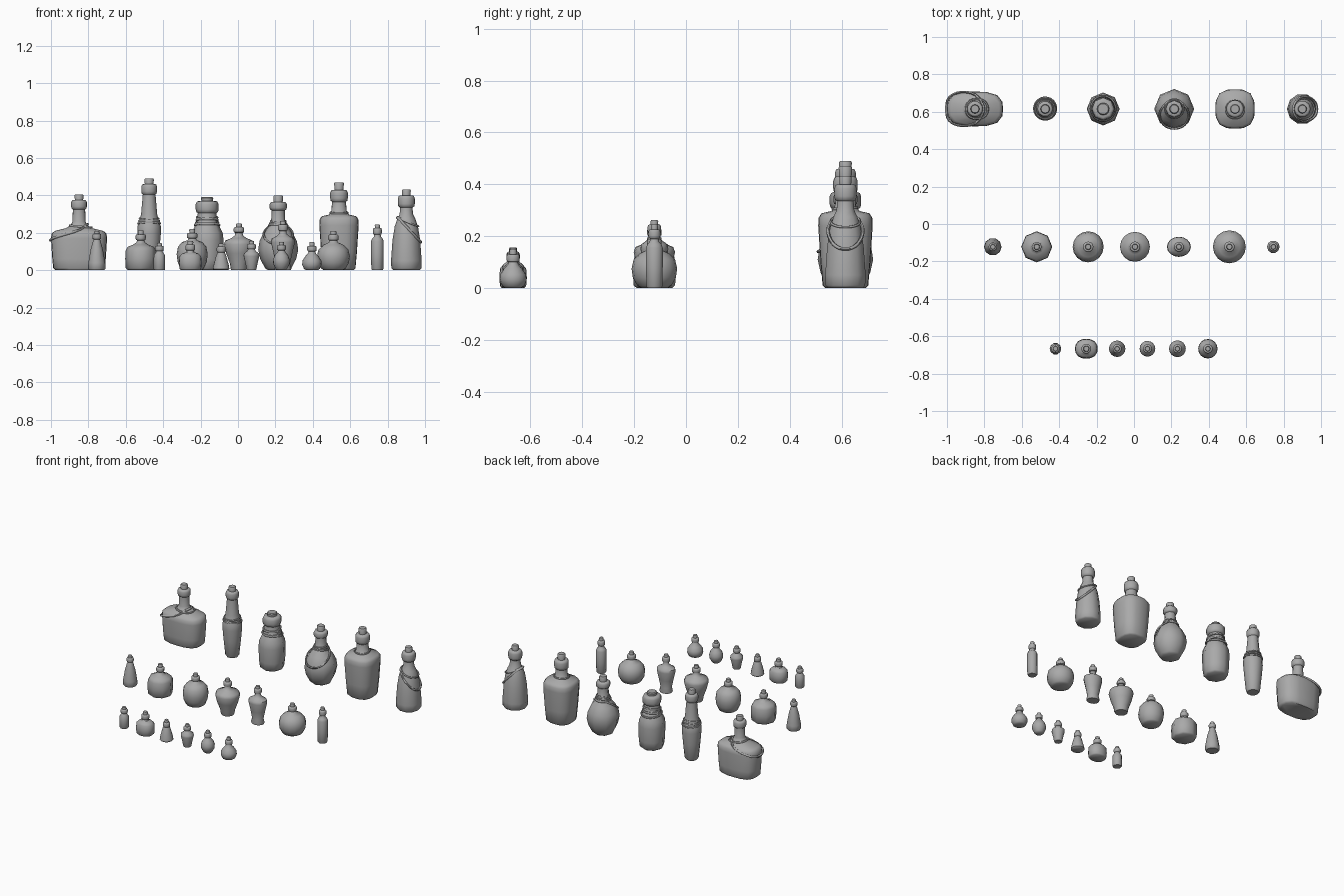
import bpy, bmesh, math

grey = bpy.data.materials.new("plain grey")
grey.diffuse_color = (0.4, 0.4, 0.4, 1)
BACK, MID, FRONT = 0.615, -0.122, -0.667


def finish(ob, angle):
    ob.data.materials.append(grey)
    bpy.ops.object.select_all(action='DESELECT')
    ob.select_set(True)
    bpy.context.view_layer.objects.active = ob
    bpy.ops.object.shade_smooth_by_angle(angle=math.radians(angle))


def ring_point(rx, ry, n, a):
    # superellipse cross-section: n = 2 is round, higher is boxier
    c, s = math.cos(a), math.sin(a)
    k = (abs(c) ** n + abs(s) ** n) ** (-1 / n)
    return rx * k * c, ry * k * s


def loft(name, x, y, rings, seg, angle=40):
    bm = bmesh.new()
    loops = [[bm.verts.new((x + px, y + py, z)) for px, py in
              (ring_point(rx, ry, n, math.tau * i / seg) for i in range(seg))]
             for rx, z, ry, n in rings]
    for lo, hi in zip(loops, loops[1:]):
        for i in range(seg):
            j = (i + 1) % seg
            bm.faces.new((lo[i], lo[j], hi[j], hi[i]))
    bm.faces.new(loops[0][::-1])
    bm.faces.new(loops[-1])
    me = bpy.data.meshes.new(name)
    bm.to_mesh(me)
    bm.free()
    ob = bpy.data.objects.new(name, me)
    bpy.context.collection.objects.link(ob)
    finish(ob, angle)


def bottle(name, x, y, body, lip, cork, seg=16, n=2, depth=1):
    """body: (radius, z) from base to neck; lip: (radius, z0, z1); cork: (radius, top)"""
    neck = body[-1][0]
    wide = max(r for r, z in body)
    rings = []
    for r, z in body:
        t = (r - neck) / (wide - neck) if r > neck else 0   # neck stays round
        t = min(1, t * 1.5)
        rings.append((r, z, r * (1 + (depth - 1) * t), 2 + (n - 2) * t))
    r, z0, z1 = lip
    h = z1 - z0
    for q, z in ((neck, z0), (r * .95, z0 + h * .1), (r, z0 + h * .3), (r, z0 + h * .75),
                 (r * .9, z1 - h * .05), (r * .75, z1)):
        rings.append((q, z, q, 2))
    loft(name, x, y, rings, seg, 50)
    # stopper
    c, top = cork
    loft(name + "_cork", x, y, [(q, z, q, 2) for q, z in
         ((c * .9, z1 - .01), (c, top - .006), (c * .85, top))], 12)
    return x, y, rings


def cord(name, shape, z0, drop=0, facing=0, power=2, thick=.005, tilt=0):
    # cord laid on the glass, sagging towards the facing angle
    x, y, rings = shape
    pts = []
    for i in range(40):
        a = math.tau * i / 40
        z = z0 - drop * (.5 + .5 * math.cos(a - facing)) ** power + tilt * math.sin(a)
        for p, q in zip(rings, rings[1:]):
            if p[1] <= z <= q[1]:
                t = (z - p[1]) / (q[1] - p[1] + 1e-9)
                rx, _, ry, n = (u + (v - u) * t for u, v in zip(p, q))
                break
        px, py = ring_point(rx + thick * .5, ry + thick * .5, n, a)
        pts.append((x + px, y + py, z))
    cu = bpy.data.curves.new(name, 'CURVE')
    cu.dimensions = '3D'
    cu.bevel_depth = thick
    cu.bevel_resolution = 1
    sp = cu.splines.new('POLY')
    sp.points.add(len(pts) - 1)
    for p, co in zip(sp.points, pts):
        p.co = (*co, 1)
    sp.use_cyclic_u = True
    tmp = bpy.data.objects.new(name, cu)
    me = bpy.data.meshes.new_from_object(tmp)
    bpy.data.objects.remove(tmp)
    me.name = name
    me.materials.clear()
    ob = bpy.data.objects.new(name, me)
    bpy.context.collection.objects.link(ob)
    finish(ob, 60)


# back row: large bottles with cords
flask = bottle("wide_flask", -.85, BACK,
               [(.125, 0), (.138, .012), (.143, .06), (.15, .17), (.147, .195), (.13, .21),
                (.07, .225), (.045, .24), (.035, .26), (.033, .325)],
               (.042, .325, .375), (.024, .405), n=3, depth=.62)
cord("flask_cord", flask, .245, .085, math.pi, 1.5, .007)
cord("flask_neck_cord", flask, .24, .012, 0, 1, .006)

slim = bottle("slim_bottle", -.475, BACK,
              [(.038, 0), (.045, .01), (.056, .12), (.063, .2), (.062, .235), (.05, .27),
               (.043, .3), (.034, .405)], (.042, .405, .46), (.025, .49), seg=10)
for i in range(3):
    cord(f"slim_cord_{i}", slim, .25 + i * .013, tilt=.006 * (i - 1))

jar = bottle("stout_bottle", -.165, BACK,
             [(.065, 0), (.078, .01), (.085, .06), (.088, .16), (.083, .2), (.066, .235),
              (.054, .26), (.05, .305)], (.061, .305, .37), (.033, .392), seg=8)
for i in range(4):
    cord(f"stout_cord_{i}", jar, .242 + i * .013, tilt=(-.008, .008)[i % 2], thick=.006)

globe = bottle("round_bottle", .215, BACK,
               [(.055, 0), (.07, .01), (.096, .06), (.107, .11), (.1, .155), (.078, .2),
                (.05, .235), (.038, .26), (.035, .32)], (.046, .32, .365), (.026, .4), seg=8)
cord("round_cord_long", globe, .24, .1, -math.pi / 2, 2, .006)
for i in range(3):
    cord(f"round_cord_{i}", globe, .24 + i * .011, tilt=.004 * (i - 1))

square = bottle("square_bottle", .54, BACK,
                [(.078, 0), (.088, .01), (.096, .1), (.105, .24), (.104, .27), (.093, .288),
                 (.055, .297), (.042, .31), (.037, .365)], (.047, .365, .43), (.026, .47), n=3)
cord("square_cord", square, .308, tilt=.003)

cone = bottle("tapered_bottle", .9, BACK,
              [(.07, 0), (.08, .01), (.082, .05), (.074, .16), (.062, .235), (.048, .275),
               (.036, .3), (.033, .335)], (.045, .335, .4), (.024, .432), seg=10)
cord("tapered_cord", cone, .28, .13, 0, 1.5, .007)
cord("tapered_cord_upper", cone, .285, .05, 0, 1, .005)

# middle row: medium bottles
bottle("small_cone_bottle", -.755, MID,
       [(.04, 0), (.047, .008), (.045, .04), (.033, .11), (.022, .15), (.017, .165)],
       (.023, .165, .195), (.014, .21), seg=10)
bottle("drum_bottle", -.52, MID,
       [(.068, 0), (.08, .01), (.083, .06), (.081, .105), (.07, .125), (.04, .137), (.022, .15),
        (.02, .16)], (.027, .16, .192), (.016, .212), seg=8)
bottle("barrel_bottle", -.245, MID,
       [(.05, 0), (.062, .008), (.078, .045), (.083, .085), (.076, .125), (.055, .15),
        (.025, .16), (.02, .17)], (.028, .17, .2), (.016, .22))
bottle("urn_bottle", .005, MID,
       [(.04, 0), (.044, .008), (.048, .035), (.068, .09), (.08, .138), (.073, .158),
        (.04, .172), (.022, .185), (.02, .2)], (.028, .2, .23), (.016, .25))
bottle("footed_urn_bottle", .24, MID,
       [(.042, 0), (.045, .008), (.038, .035), (.05, .09), (.064, .15), (.061, .168),
        (.035, .182), (.02, .195), (.018, .21)], (.026, .21, .245), (.015, .262), depth=.84)
bottle("squat_bottle", .51, MID,
       [(.05, 0), (.065, .008), (.083, .04), (.088, .075), (.08, .11), (.055, .135),
        (.025, .148), (.02, .158)], (.028, .158, .19), (.016, .21))
bottle("vial", .745, MID,
       [(.028, 0), (.032, .006), (.034, .08), (.034, .155), (.028, .17), (.019, .178),
        (.018, .19)], (.024, .19, .226), (.014, .245), seg=10)

# front row: miniature bottles
bottle("mini_vial", -.42, FRONT,
       [(.027, 0), (.031, .006), (.031, .05), (.03, .08), (.02, .095), (.017, .102)],
       (.023, .102, .13), (.014, .145), seg=10)
bottle("mini_drum", -.255, FRONT,
       [(.05, 0), (.058, .008), (.061, .04), (.058, .075), (.045, .088), (.022, .096),
        (.019, .105)], (.026, .105, .137), (.016, .156), n=2.3, depth=.87)
bottle("mini_cone", -.09, FRONT,
       [(.038, 0), (.044, .006), (.04, .03), (.026, .08), (.019, .095)],
       (.024, .095, .126), (.014, .143))
bottle("mini_urn", .072, FRONT,
       [(.024, 0), (.027, .006), (.032, .035), (.042, .075), (.041, .088), (.024, .102),
        (.018, .112)], (.024, .112, .14), (.014, .156))
bottle("mini_round", .232, FRONT,
       [(.022, 0), (.031, .008), (.044, .035), (.045, .055), (.036, .08), (.022, .096),
        (.017, .106)], (.024, .106, .136), (.014, .152))
bottle("mini_squat", .395, FRONT,
       [(.03, 0), (.042, .007), (.052, .03), (.05, .052), (.035, .075), (.021, .09),
        (.018, .1)], (.025, .1, .13), (.014, .15))
